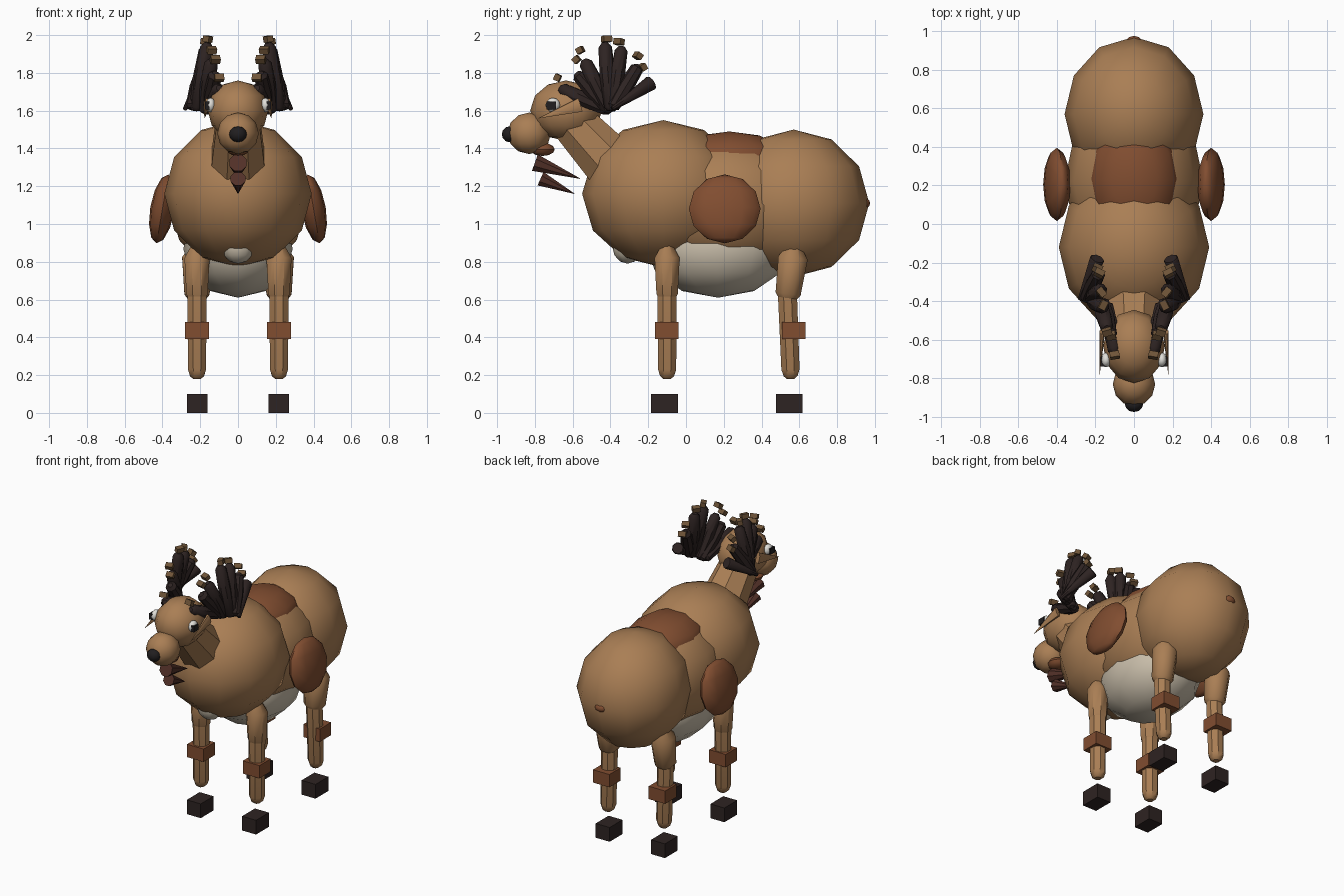
import bpy, bmesh, math
from mathutils import Vector, Matrix

if "Cube" in bpy.data.objects:
    bpy.data.objects.remove(bpy.data.objects["Cube"])


def mat(name, r, g, b):
    m = bpy.data.materials.new(name)
    m.diffuse_color = (r, g, b, 1)
    m.use_nodes = True
    m.node_tree.nodes["Principled BSDF"].inputs["Base Color"].default_value = m.diffuse_color
    return m


TAN = mat("tan fur", 0.40, 0.21, 0.09)
BROWN = mat("saddle brown", 0.22, 0.075, 0.03)
DARK = mat("dark antler and hoof", 0.027, 0.017, 0.016)
BEARD = mat("beard brown", 0.085, 0.03, 0.021)
CREAM = mat("belly cream", 0.58, 0.51, 0.40)
WHITE = mat("eye white", 0.75, 0.74, 0.70)
TIP = mat("antler tip", 0.16, 0.09, 0.04)
BLACK = mat("nose black", 0.015, 0.013, 0.014)


def finish(name, bm, m, smooth=None):
    bmesh.ops.recalc_face_normals(bm, faces=bm.faces[:])
    me = bpy.data.meshes.new(name)
    bm.to_mesh(me)
    bm.free()
    me.materials.append(m)
    ob = bpy.data.objects.new(name, me)
    bpy.context.collection.objects.link(ob)
    if smooth:
        bpy.ops.object.select_all(action='DESELECT')
        ob.select_set(True)
        bpy.context.view_layer.objects.active = ob
        bpy.ops.object.shade_smooth_by_angle(angle=math.radians(smooth))
    return ob


def ball(name, c, r, m, tilt=0, segs=12, rings=6):
    bm = bmesh.new()
    bmesh.ops.create_uvsphere(bm, u_segments=segs, v_segments=rings, radius=1)
    bm.transform(Matrix.Translation(c) @ Matrix.Rotation(tilt, 4, 'Y') @ Matrix.Diagonal((*r, 1)))
    return finish(name, bm, m, 45)


def box(name, c, size, m, rot=None):
    bm = bmesh.new()
    bmesh.ops.create_cube(bm, size=1)
    r = rot.to_matrix().to_4x4() if rot else Matrix()
    bm.transform(Matrix.Translation(c) @ r @ Matrix.Diagonal((*size, 1)))
    return finish(name, bm, m)


def rod(name, p, q, profile, m, sides=8, flat=1):
    """Loft rings of (fraction, radius) from p to q; flat squeezes the part in x."""
    p, q = Vector(p), Vector(q)
    rot = (q - p).to_track_quat('Z', 'Y').to_matrix()
    bm = bmesh.new()
    loops = []
    for t, r in profile:
        ring = []
        for i in range(sides):
            a = 2 * math.pi * (i + 0.5) / sides
            d = rot @ Vector((math.cos(a) * r, math.sin(a) * r, 0))
            d.x *= flat
            ring.append(bm.verts.new(p + (q - p) * t + d))
        loops.append(ring)
    for a, b in zip(loops, loops[1:]):
        for i in range(sides):
            j = (i + 1) % sides
            bm.faces.new((a[i], a[j], b[j], b[i]))
    bm.faces.new(loops[0][::-1])
    bm.faces.new(loops[-1])
    return finish(name, bm, m, 40)


# Body
ball("chest", (0, -0.12, 1.16), (0.39, 0.43, 0.39), TAN)
ball("barrel", (0, 0.22, 1.10), (0.36, 0.46, 0.37), TAN)
ball("rump", (0, 0.57, 1.11), (0.36, 0.40, 0.39), TAN)
ball("belly", (0, 0.17, 0.87), (0.29, 0.38, 0.26), CREAM)
ball("chest_patch", (0, -0.31, 0.88), (0.09, 0.08, 0.09), CREAM)
ball("saddle", (0, 0.23, 1.33), (0.24, 0.32, 0.16), BROWN)
ball("tail", (0, 0.94, 1.11), (0.045, 0.035, 0.03), BROWN)

# Neck and head
rod("neck", (0, -0.64, 1.58), (0, -0.36, 1.28), [(0, 0.12), (1, 0.16)], TAN)
ball("head", (0, -0.635, 1.60), (0.16, 0.19, 0.16), TAN)
ball("snout", (0, -0.83, 1.48), (0.11, 0.115, 0.11), TAN)
ball("nose", (0, -0.935, 1.475), (0.047, 0.04, 0.042), BLACK)
ball("chin", (0, -0.76, 1.395), (0.06, 0.065, 0.035), BROWN)
rod("beard_upper", (0, -0.80, 1.325), (0, -0.56, 1.24), [(0, 0.05), (1, 0.001)], BEARD)
rod("beard_lower", (0, -0.77, 1.24), (0, -0.59, 1.16), [(0, 0.042), (1, 0.001)], BEARD)

# Antler fingers: base, end, tip block centre in y and z
FINGERS = [
    ((0.14, -0.41, 1.60), (0.10, -0.67, 1.72), (-0.68, 1.775)),
    ((0.16, -0.40, 1.59), (0.12, -0.58, 1.80), (-0.58, 1.87)),
    ((0.18, -0.40, 1.59), (0.14, -0.54, 1.87), (-0.56, 1.92)),
    ((0.22, -0.40, 1.60), (0.16, -0.43, 1.96), (-0.42, 1.98)),
    ((0.23, -0.39, 1.60), (0.17, -0.34, 1.94), (-0.355, 1.965)),
    ((0.25, -0.39, 1.61), (0.18, -0.25, 1.84), (-0.255, 1.89)),
    ((0.28, -0.39, 1.61), (0.19, -0.18, 1.75), (-0.23, 1.83)),
]
CAPSULE = [(0, 0.015), (0.05, 0.032), (0.5, 0.042), (0.93, 0.036), (1, 0.016)]
SPIKE = [(0, 0.012), (0.97, 0.04), (1, 0.035)]

for s, side in ((1, "left"), (-1, "right")):
    # Side pad, eye and ear
    ball(f"side_pad_{side}", (s * 0.40, 0.205, 1.08), (0.065, 0.19, 0.185), BROWN, -s * 0.17)
    ball(f"eye_{side}", (s * 0.145, -0.705, 1.63), (0.026, 0.038, 0.038), WHITE)
    box(f"pupil_{side}", (s * 0.162, -0.713, 1.627), (0.024, 0.05, 0.042), BLACK)
    rod(f"ear_{side}", (s * 0.165, -0.56, 1.63), (s * 0.178, -0.78, 1.56),
        [(0, 0.04), (1, 0.001)], TAN, 8, 0.4)

    # Antlers
    for i, (a, b, tip) in enumerate(FINGERS):
        p, q = (Vector((s * v[0], v[1], v[2])) for v in (a, b))
        rod(f"antler_finger_{side}_{i}", p, q, SPIKE if i == 6 else CAPSULE, DARK)
        box(f"antler_tip_{side}_{i}", (q.x, *tip), (0.05, 0.035, 0.032), TIP,
            (q - p).to_track_quat('Z', 'Y'))

    # Legs: position of upper top, knee, foot, band and hoof along y
    for end, top, knee, foot, band, hoof, w in (
            ("front", -0.10, -0.10, -0.10, -0.102, -0.113, 0.072),
            ("back", 0.58, 0.535, 0.555, 0.57, 0.547, 0.085)):
        x = s * 0.217
        rod(f"{end}_upper_leg_{side}", (x, top, 0.92), (x, knee, 0.59),
            [(0, 0.012), (0.3, w), (0.88, w * 0.85), (1, 0.04)], TAN)
        rod(f"{end}_lower_leg_{side}", (x, knee, 0.68), (x, foot, 0.18),
            [(0, 0.055), (0.9, 0.052), (0.97, 0.04), (1, 0.022)], TAN)
        box(f"{end}_leg_band_{side}", (x, band, 0.435), (0.128, 0.125, 0.09), BROWN)
        box(f"{end}_hoof_{side}", (s * 0.215, hoof, 0.05), (0.108, 0.142, 0.1), DARK)
